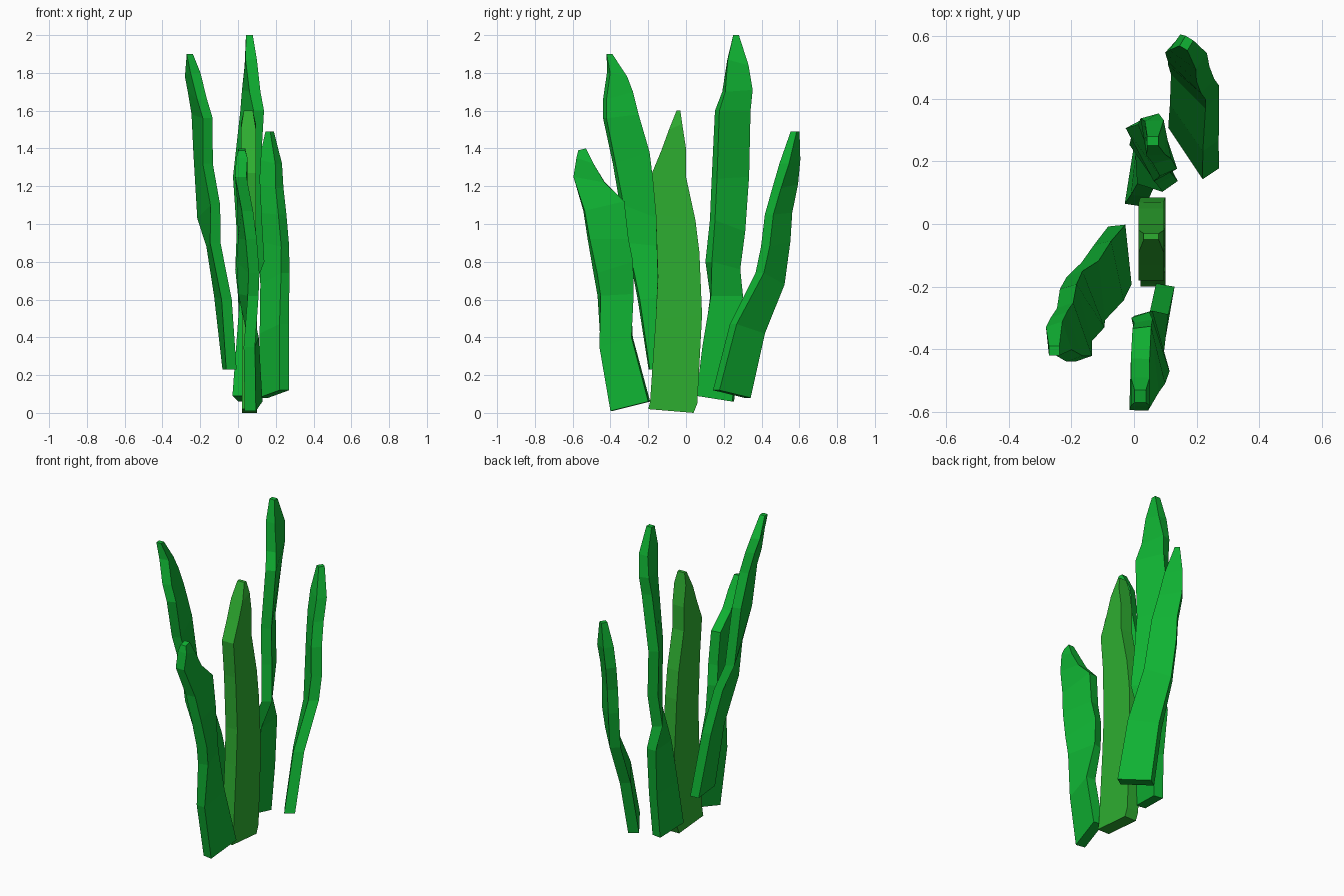
import bpy, bmesh
from mathutils import Vector


def material(name, color):
    m = bpy.data.materials.new(name)
    m.diffuse_color = color
    return m


DEEP = material("deep_green", (0.005, 0.45, 0.033, 1))
LIGHT = material("light_green", (0.027, 0.42, 0.03, 1))


def blade(name, mat, thick, rings):
    """Loft four-sided sections; each ring is the two edge centres (x, y, z, x, y, z)."""
    bm = bmesh.new()
    loops = []
    for i, r in enumerate(rings):
        p, q = Vector(r[:3]), Vector(r[3:])
        d = q - p
        t = thick * (0.6 if i == len(rings) - 1 else 1.0)
        n = Vector((d.y, -d.x, 0)).normalized() * t / 2
        loops.append([bm.verts.new(c) for c in (p + n, q + n, q - n, p - n)])
    for a, b in zip(loops, loops[1:]):
        for k in range(4):
            j = (k + 1) % 4
            bm.faces.new((a[k], a[j], b[j], b[k]))
    bm.faces.new(loops[0][::-1])
    bm.faces.new(loops[-1])
    bmesh.ops.recalc_face_normals(bm, faces=bm.faces)
    me = bpy.data.meshes.new(name)
    bm.to_mesh(me)
    bm.free()
    me.materials.append(mat)
    ob = bpy.data.objects.new(name, me)
    bpy.context.collection.objects.link(ob)


# Broad upright blade in the middle
blade("centre_blade", LIGHT, 0.08, [
    (.06, -.20, .02, .06, .04, .00),
    (.06, -.19, .06, .06, .06, .05),
    (.06, -.16, .50, .06, .085, .52),
    (.06, -.15, .72, .055, .07, .85),
    (.055, -.16, 1.05, .055, .05, 1.02),
    (.055, -.18, 1.27, .055, .00, 1.25),
    (.055, -.13, 1.39, .055, .00, 1.40),
    (.055, -.09, 1.50, .055, -.02, 1.53),
    (.055, -.05, 1.60, .055, -.03, 1.60)])

# Tall blade leaning forward and left
blade("front_left_blade", DEEP, 0.055, [
    (-.035, -.195, .23, -.055, -.005, .23),
    (-.06, -.25, .60, -.10, -.06, .62),
    (-.12, -.31, .90, -.14, -.12, .88),
    (-.12, -.34, 1.10, -.19, -.16, 1.03),
    (-.16, -.38, 1.32, -.21, -.20, 1.38),
    (-.16, -.43, 1.56, -.22, -.26, 1.58),
    (-.19, -.43, 1.66, -.24, -.29, 1.70),
    (-.225, -.41, 1.80, -.255, -.32, 1.78),
    (-.255, -.42, 1.90, -.255, -.39, 1.90)])

# Tallest blade, kinked and twisted behind the centre
blade("back_blade", DEEP, 0.06, [
    (.00, .06, .09, .03, .25, .06),
    (.02, .09, .35, .04, .27, .33),
    (.04, .13, .62, .03, .30, .62),
    (.115, .12, .80, .01, .27, .76),
    (.10, .14, 1.02, .02, .30, .96),
    (.09, .15, 1.24, .00, .32, 1.25),
    (.11, .165, 1.60, .04, .33, 1.60),
    (.09, .20, 1.70, .05, .345, 1.71),
    (.07, .22, 1.87, .065, .33, 1.84),
    (.06, .25, 2.00, .06, .28, 2.00)])

# Outer blade at the back right
blade("back_right_blade", DEEP, 0.062, [
    (.245, .16, .12, .135, .325, .08),
    (.245, .25, .47, .14, .40, .42),
    (.25, .39, .74, .14, .50, .68),
    (.25, .42, .88, .13, .53, .91),
    (.235, .44, 1.05, .13, .54, 1.06),
    (.22, .48, 1.19, .12, .57, 1.21),
    (.215, .52, 1.32, .13, .58, 1.34),
    (.18, .57, 1.49, .155, .585, 1.49)])

# Short blade at the front
blade("front_blade", DEEP, 0.06, [
    (.065, -.395, .01, .10, -.195, .06),
    (.06, -.455, .35, .08, -.285, .40),
    (.08, -.46, .62, .03, -.285, .63),
    (.085, -.48, .74, .02, -.29, .80),
    (.07, -.515, .92, .03, -.31, .92),
    (.05, -.54, 1.07, .025, -.33, 1.12),
    (.015, -.595, 1.25, .02, -.43, 1.22),
    (.02, -.58, 1.35, .02, -.49, 1.32),
    (.02, -.57, 1.39, .02, -.53, 1.40)])
